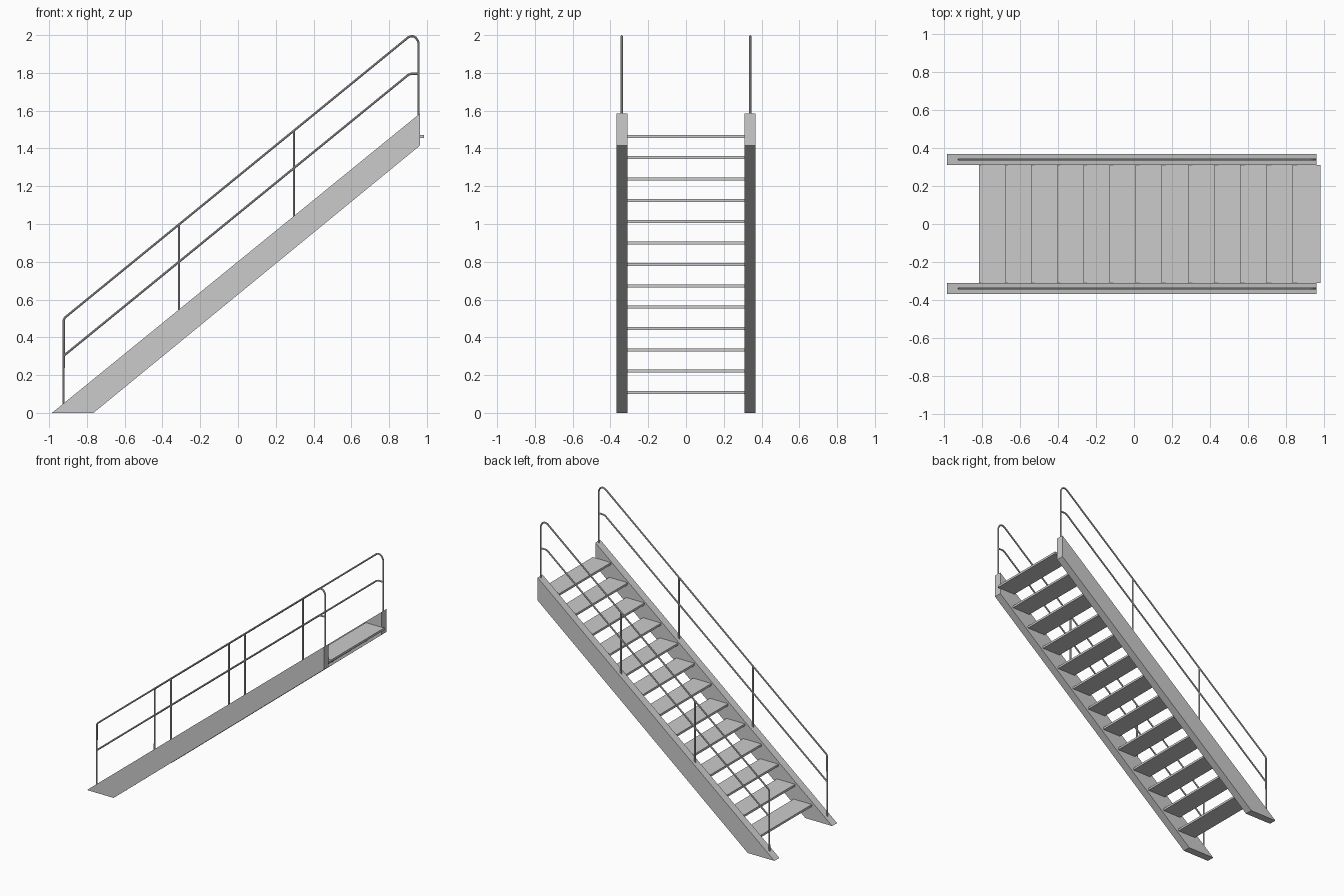
import bpy, bmesh
from mathutils import Vector

if "Cube" in bpy.data.objects:
    bpy.data.objects.remove(bpy.data.objects["Cube"])

STEPS = 13
RAIL_Y = 0.34
TUBE_R = 0.006


def plate(name, profile, y0, y1):
    """Extrude an x-z outline from y0 to y1."""
    bm = bmesh.new()
    face = bm.faces.new([bm.verts.new((x, y0, z)) for x, z in profile])
    ext = bmesh.ops.extrude_face_region(bm, geom=[face])
    verts = [g for g in ext["geom"] if isinstance(g, bmesh.types.BMVert)]
    bmesh.ops.translate(bm, verts=verts, vec=(0, y1 - y0, 0))
    bmesh.ops.recalc_face_normals(bm, faces=bm.faces)
    mesh = bpy.data.meshes.new(name)
    bm.to_mesh(mesh)
    bm.free()
    ob = bpy.data.objects.new(name, mesh)
    bpy.context.collection.objects.link(ob)
    return ob


def tube(name, path, y, bend=0.008):
    """Round tube along an x-z path, with small bends at the corners."""
    pts = [Vector((x, y, z)) for x, z in path]
    out = [pts[0]]
    for a, b, c in zip(pts, pts[1:], pts[2:]):
        out += [b + (a - b).normalized() * bend, b + (c - b).normalized() * bend]
    out.append(pts[-1])
    cu = bpy.data.curves.new(name, 'CURVE')
    cu.dimensions = '3D'
    cu.bevel_depth = TUBE_R
    cu.bevel_resolution = 2
    cu.use_fill_caps = True
    sp = cu.splines.new('POLY')
    sp.points.add(len(out) - 1)
    for p, co in zip(sp.points, out):
        p.co = (*co, 1)
    ob = bpy.data.objects.new(name, cu)
    bpy.context.collection.objects.link(ob)
    bpy.ops.object.select_all(action='DESELECT')
    ob.select_set(True)
    bpy.context.view_layer.objects.active = ob
    bpy.ops.object.convert(target='MESH')
    bpy.ops.object.shade_smooth_by_angle()


# Treads
for i in range(STEPS):
    x, z = -0.818 + i * 0.1377, 0.108 + i * 0.113
    plate(f"tread_{i + 1}",
          [(x, z - 0.008), (x + 0.15, z - 0.008), (x + 0.15, z + 0.008), (x, z + 0.008)],
          -0.312, 0.312)

# Stringers and handrails on both sides
for side, s in (("right", -1), ("left", 1)):
    plate(f"{side}_stringer",
          [(-0.985, 0), (-0.765, 0), (0.963, 1.415), (0.963, 1.585)],
          s * 0.31, s * 0.368)
    y = s * RAIL_Y
    tube(f"{side}_handrail",
         [(-0.924, 0.04), (-0.922, 0.5), (0.908, 1.994), (0.936, 1.994),
          (0.956, 1.965), (0.956, 1.57)], y)
    tube(f"{side}_mid_rail",
         [(-0.922, 0.303), (0.908, 1.795), (0.956, 1.795)], y)
    for n, (px, z0, z1) in enumerate([(-0.312, 0.54, 0.998), (0.296, 1.035, 1.494)]):
        tube(f"{side}_post_{n + 1}", [(px, z0), (px, z1)], y)
